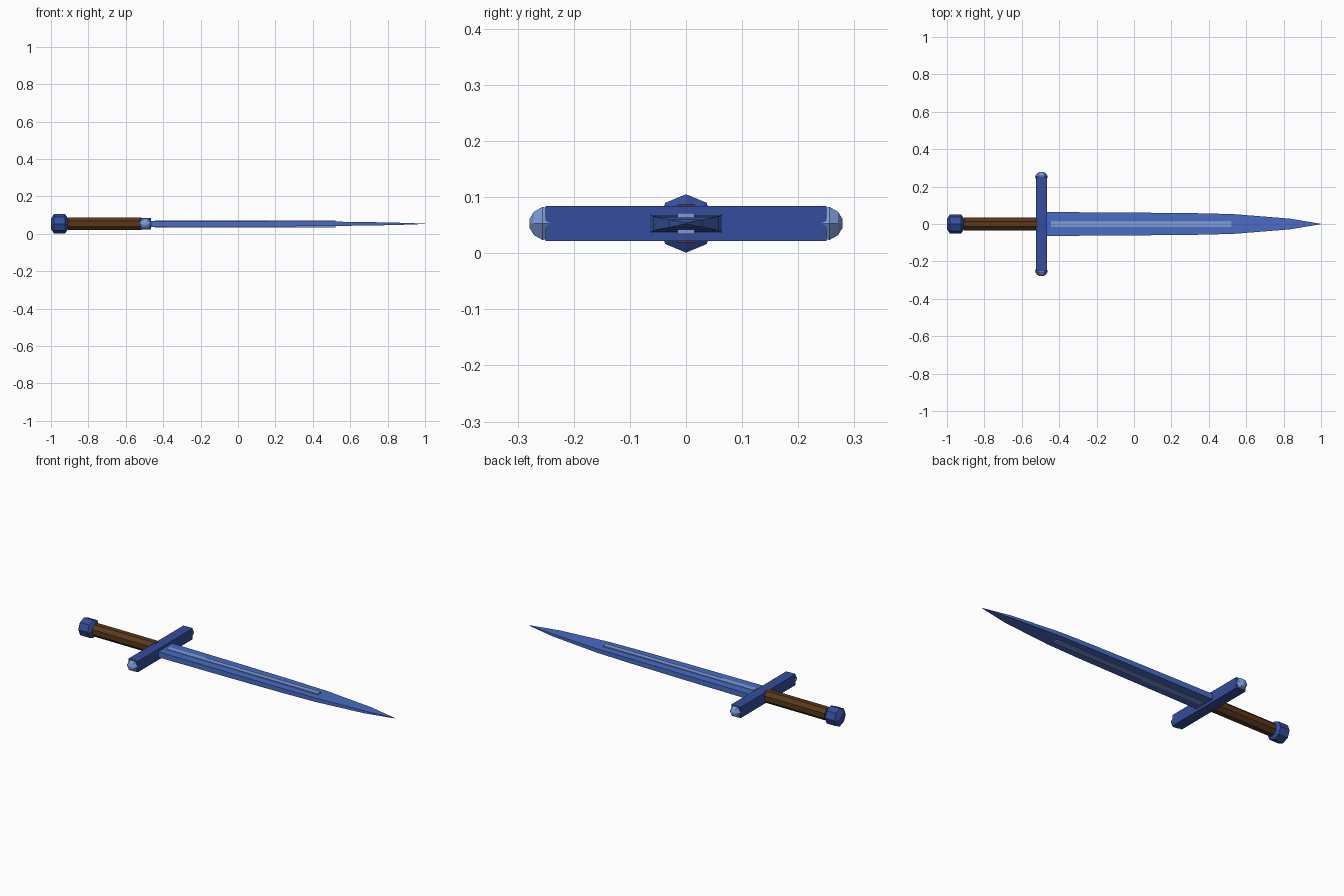
import bpy, bmesh, math

cube = bpy.data.objects.get("Cube")
if cube:
    bpy.data.objects.remove(cube)

AXIS_Z = 0.053


def material(name, rgb):
    m = bpy.data.materials.new(name)
    m.use_nodes = True
    color = (*rgb, 1)
    m.diffuse_color = color
    m.node_tree.nodes["Principled BSDF"].inputs["Base Color"].default_value = color
    return m


dark_blue = material("dark_blue_metal", (0.035, 0.075, 0.34))
blade_blue = material("blade_blue", (0.065, 0.15, 0.56))
pale_blue = material("pale_blue", (0.20, 0.32, 0.68))
brown = material("brown_leather", (0.10, 0.04, 0.012))


def loft(name, rings, mat):
    """Skin a closed body over a list of equal rings of points."""
    bm = bmesh.new()
    loops = [[bm.verts.new(p) for p in ring] for ring in rings]
    n = len(loops[0])
    for a, b in zip(loops, loops[1:]):
        for i in range(n):
            j = (i + 1) % n
            bm.faces.new((a[i], a[j], b[j], b[i]))
    bm.faces.new(loops[0])
    bm.faces.new(loops[-1])
    bmesh.ops.recalc_face_normals(bm, faces=bm.faces)
    mesh = bpy.data.meshes.new(name)
    bm.to_mesh(mesh)
    bm.free()
    mesh.materials.append(mat)
    obj = bpy.data.objects.new(name, mesh)
    bpy.context.collection.objects.link(obj)
    return obj


def polygon(radius, sides, turn=0):
    angles = [2 * math.pi * (i + turn) / sides for i in range(sides)]
    return [(radius * math.cos(a), radius * math.sin(a)) for a in angles]


def lathe_x(name, profile, sides, mat, turn=0):
    rings = [[(x, u, AXIS_Z + v) for u, v in polygon(r, sides, turn)]
             for x, r in profile]
    return loft(name, rings, mat)


def box(name, x, y, z, mat):
    rings = [[(px, y[0], z[0]), (px, y[1], z[0]), (px, y[1], z[1]), (px, y[0], z[1])]
             for px in x]
    return loft(name, rings, mat)


# Pommel and eight-sided grip
lathe_x("pommel", [(-1.0, 0.026), (-0.984, 0.052), (-0.925, 0.052), (-0.905, 0.022)],
        8, dark_blue)
lathe_x("grip", [(-0.91, 0.037), (-0.515, 0.037)], 8, brown, 0.5)

# Crossguard with faceted caps on both ends
box("crossguard", (-0.525, -0.465), (-0.25, 0.25),
    (AXIS_Z - 0.0315, AXIS_Z + 0.0315), dark_blue)
for side, label in ((1, "left"), (-1, "right")):
    profile = [(0.24, 0.030), (0.256, 0.034), (0.271, 0.024), (0.279, 0.009)]
    rings = [[(-0.495 + u, side * y, AXIS_Z + v) for u, v in polygon(r, 6)]
             for y, r in profile]
    loft("guard_cap_" + label, rings, pale_blue)

# Blade: flat bar narrowing in width and thickness to the tip
stations = [(-0.48, 0.064, 0.016), (0.0, 0.061, 0.0145), (0.32, 0.058, 0.013),
            (0.53, 0.053, 0.0115), (0.83, 0.029, 0.007), (1.0, 0.001, 0.001)]
loft("blade", [[(x, sy * w, AXIS_Z + sz * t)
                for sy, sz in ((-1, -1), (1, -1), (1, 1), (-1, 1))]
               for x, w, t in stations], blade_blue)

# Raised pale strips along both faces of the blade
for side, label in ((1, "upper"), (-1, "lower")):
    z = sorted((AXIS_Z + side * 0.010, AXIS_Z + side * 0.0185))
    box("blade_strip_" + label, (-0.445, 0.52), (-0.015, 0.015), z, pale_blue)
